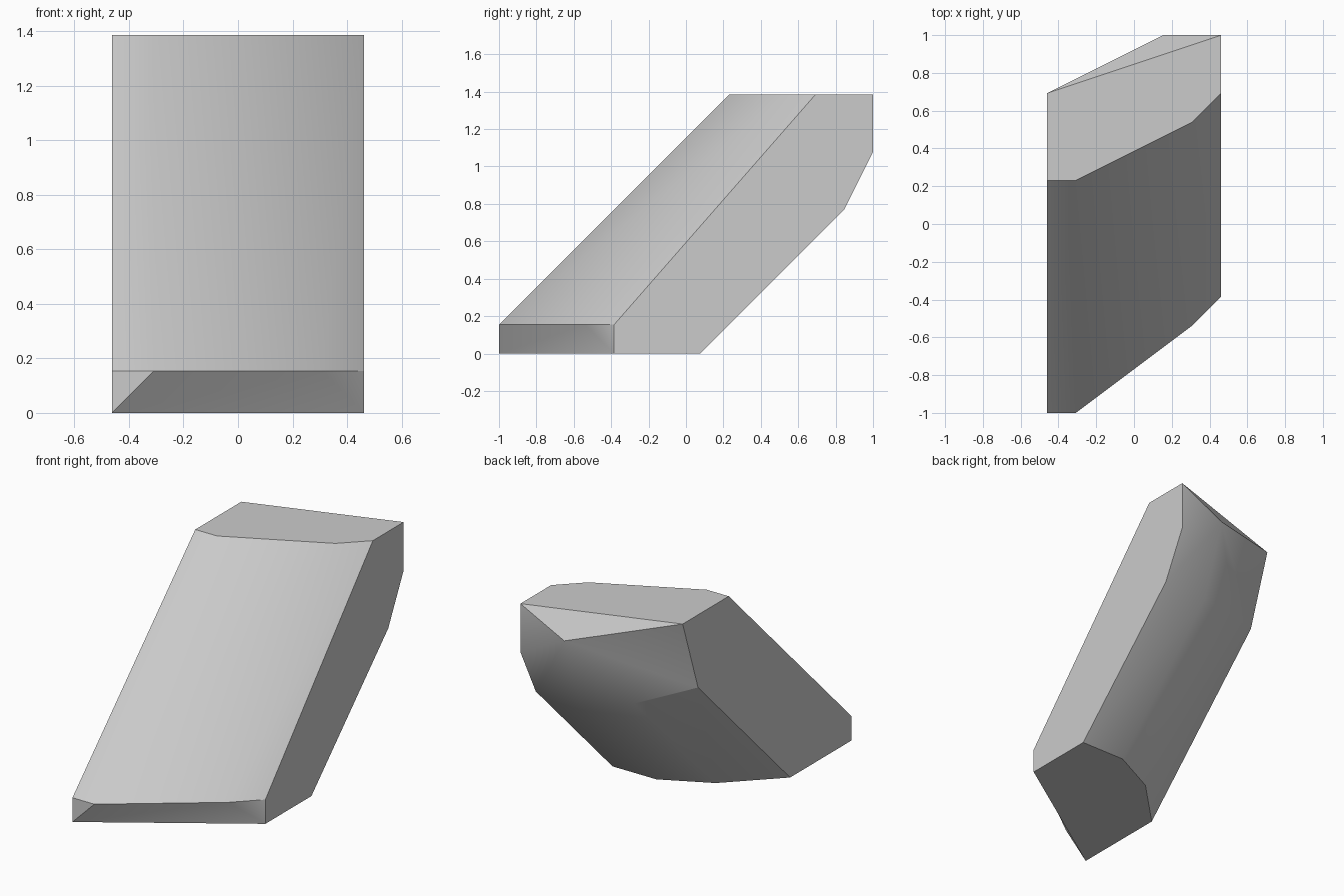
import bpy, bmesh, math

cube = bpy.data.objects.get("Cube")
if cube:
    bpy.data.objects.remove(cube, do_unlink=True)

UNIT = 2 / 13  # the block sits on a coarse modelling grid

# Stone colour
stone = bpy.data.materials.new("light_grey_stone")
stone.use_nodes = True
grey = (0.6, 0.6, 0.6, 1)
stone.diffuse_color = grey
stone.node_tree.nodes["Principled BSDF"].inputs["Base Color"].default_value = grey

bm = bmesh.new()


def row(*points):
    """Add a row of corners running from -x to +x."""
    return [bm.verts.new([c * UNIT for c in p]) for p in points]


def strip(a, b):
    """Join two equal rows with quads."""
    for i in range(len(a) - 1):
        bm.faces.new((a[i], a[i + 1], b[i + 1], b[i]))


# Corner rows, from the front foot over the top to the back foot
toe = row((-3, -6.5, 0), (3, -2.5, 0))
lip = row((-3, -6.5, 1), (-2, -6.5, 1), (2, -3.5, 1), (3, -2.5, 1))
brow = row((-3, 1.5, 9), (-2, 1.5, 9), (2, 3.5, 9), (3, 4.5, 9))
crest = row((-3, 4.5, 9), (3, 6.5, 9))
notch, shoulder = row((1, 6.5, 8), (3, 6.5, 7))
belly = row((-3, 3.5, 6), (-1, 4.8, 5.3), (1, 5.5, 5), (3, 5.5, 5))
heel = row((-3, -2.5, 0), (-1, -0.5, 0), (1, 0.5, 0), (3, 0.5, 0))

# Undercut front, sloped front and underside of the lean
bm.faces.new((toe[0], lip[1], lip[0]))
bm.faces.new((toe[0], toe[1], lip[2], lip[1]))
bm.faces.new((toe[1], lip[3], lip[2]))
strip(lip, brow)
strip(belly, heel)

# Top, foot and the two flat sides
bm.faces.new(brow + crest[::-1])
bm.faces.new(toe + heel[::-1])
bm.faces.new((toe[0], lip[0], brow[0], crest[0], belly[0], heel[0]))
bm.faces.new((toe[1], lip[3], brow[3], crest[1], shoulder, belly[3], heel[3]))

# Chipped back corner, fanned around the notch
fan = [crest[0]] + belly[:3]
for a, b in zip(fan, fan[1:]):
    bm.faces.new((notch, a, b))
bm.faces.new((notch, belly[2], belly[3], shoulder))
bm.faces.new((notch, shoulder, crest[1]))
bm.faces.new((notch, crest[1], crest[0]))

bmesh.ops.recalc_face_normals(bm, faces=bm.faces)
mesh = bpy.data.meshes.new("leaning_block")
bm.to_mesh(mesh)
bm.free()
mesh.materials.append(stone)

block = bpy.data.objects.new("leaning_block", mesh)
bpy.context.collection.objects.link(block)
bpy.ops.object.select_all(action="DESELECT")
block.select_set(True)
bpy.context.view_layer.objects.active = block
bpy.ops.object.shade_smooth_by_angle(angle=math.radians(30))
